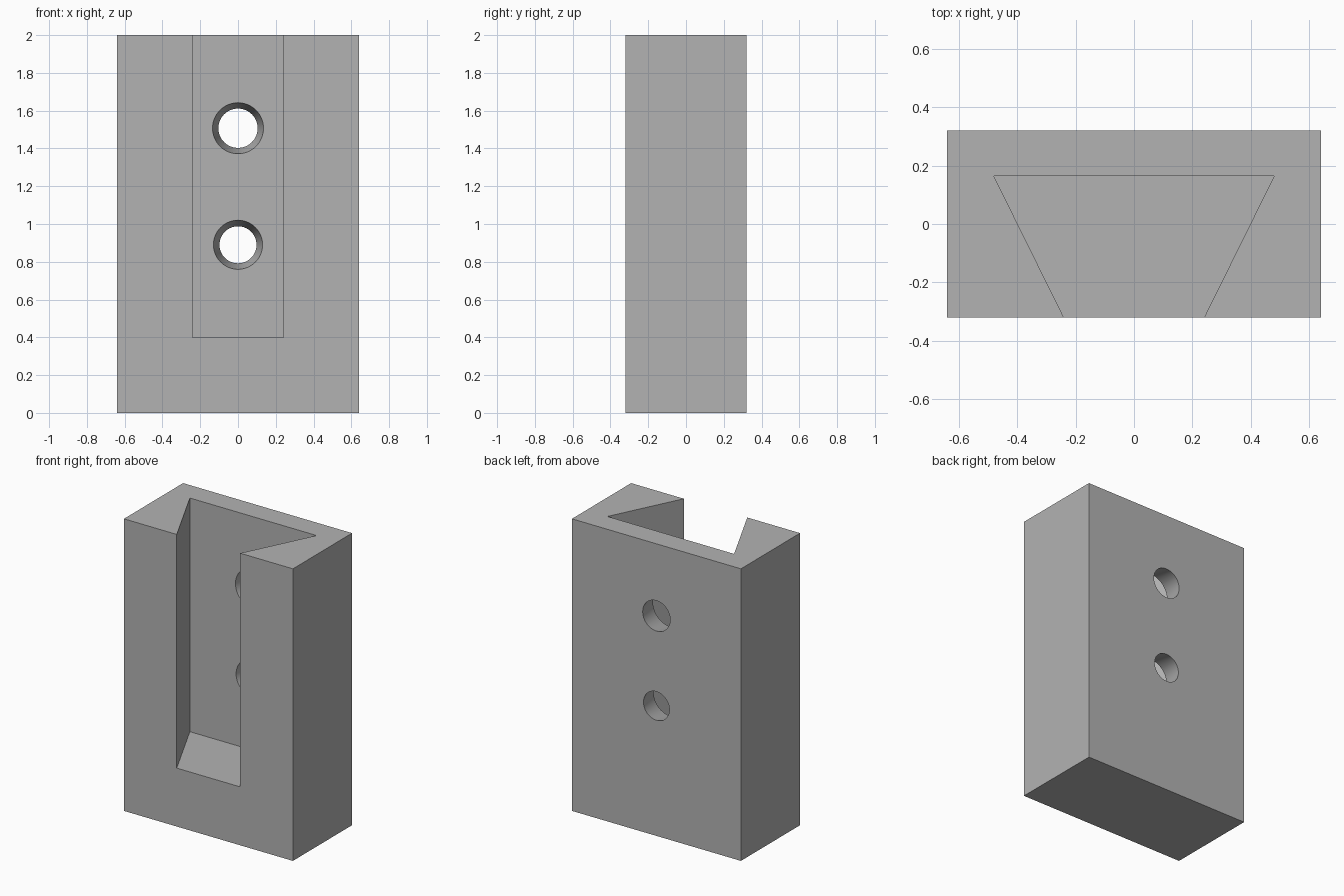
import bpy
import math

if "Cube" in bpy.data.objects:
    bpy.data.objects.remove(bpy.data.objects["Cube"], do_unlink=True)

W, D, H = 0.64, 0.32, 2.0      # half width, half depth, height
FLOOR, BACK = 0.40, 0.165      # slot floor height, slot back wall

# Single grey material
grey = bpy.data.materials.new("plain grey")
grey.use_nodes = True
colour = (0.45, 0.45, 0.45, 1)
grey.diffuse_color = colour
grey.node_tree.nodes["Principled BSDF"].inputs["Base Color"].default_value = colour


def prism(name, outline, z0, z1):
    """Extrude an anticlockwise xy outline from z0 to z1."""
    n = len(outline)
    verts = [(x, y, z) for z in (z0, z1) for x, y in outline]
    faces = [tuple(reversed(range(n))), tuple(range(n, 2 * n))]
    faces += [(i, (i + 1) % n, n + (i + 1) % n, n + i) for i in range(n)]
    mesh = bpy.data.meshes.new(name)
    mesh.from_pydata(verts, [], faces)
    mesh.materials.append(grey)
    obj = bpy.data.objects.new(name, mesh)
    bpy.context.collection.objects.link(obj)
    return obj


def cut(target, cutter):
    """Subtract the cutter and remove it."""
    mod = target.modifiers.new("cut", 'BOOLEAN')
    mod.operation = 'DIFFERENCE'
    mod.solver = 'EXACT'
    mod.object = cutter
    bpy.context.view_layer.objects.active = target
    bpy.ops.object.modifier_apply(modifier=mod.name)
    bpy.data.objects.remove(cutter, do_unlink=True)


# Block
block = prism("bracket_block", [(-W, -D), (W, -D), (W, D), (-W, D)], 0, H)

# Dovetail slot, open at the front and top; sides continue past the front
slope = (0.48 - 0.24) / (BACK + D)
over = 0.1
mouth = 0.24 - slope * over
cut(block, prism("slot_cutter", [(-mouth, -D - over), (mouth, -D - over),
                                 (0.48, BACK), (-0.48, BACK)], FLOOR, H + over))

# Tapered screw holes, wide at the slot and narrow at the back
for z, wide, narrow in ((1.507, 0.135, 0.104), (0.89, 0.13, 0.098)):
    taper = (wide - narrow) / (D - BACK)
    extra = 0.05
    bpy.ops.mesh.primitive_cone_add(
        vertices=64, radius1=wide + taper * extra, radius2=narrow - taper * extra,
        depth=D - BACK + 2 * extra, location=(0, (D + BACK) / 2, z),
        rotation=(-math.pi / 2, 0, 0))
    hole = bpy.context.object
    hole.data.materials.append(grey)
    cut(block, hole)

# Smooth hole walls, sharp edges elsewhere
bpy.ops.object.select_all(action='DESELECT')
block.select_set(True)
bpy.context.view_layer.objects.active = block
bpy.ops.object.shade_smooth_by_angle(angle=math.radians(30))
